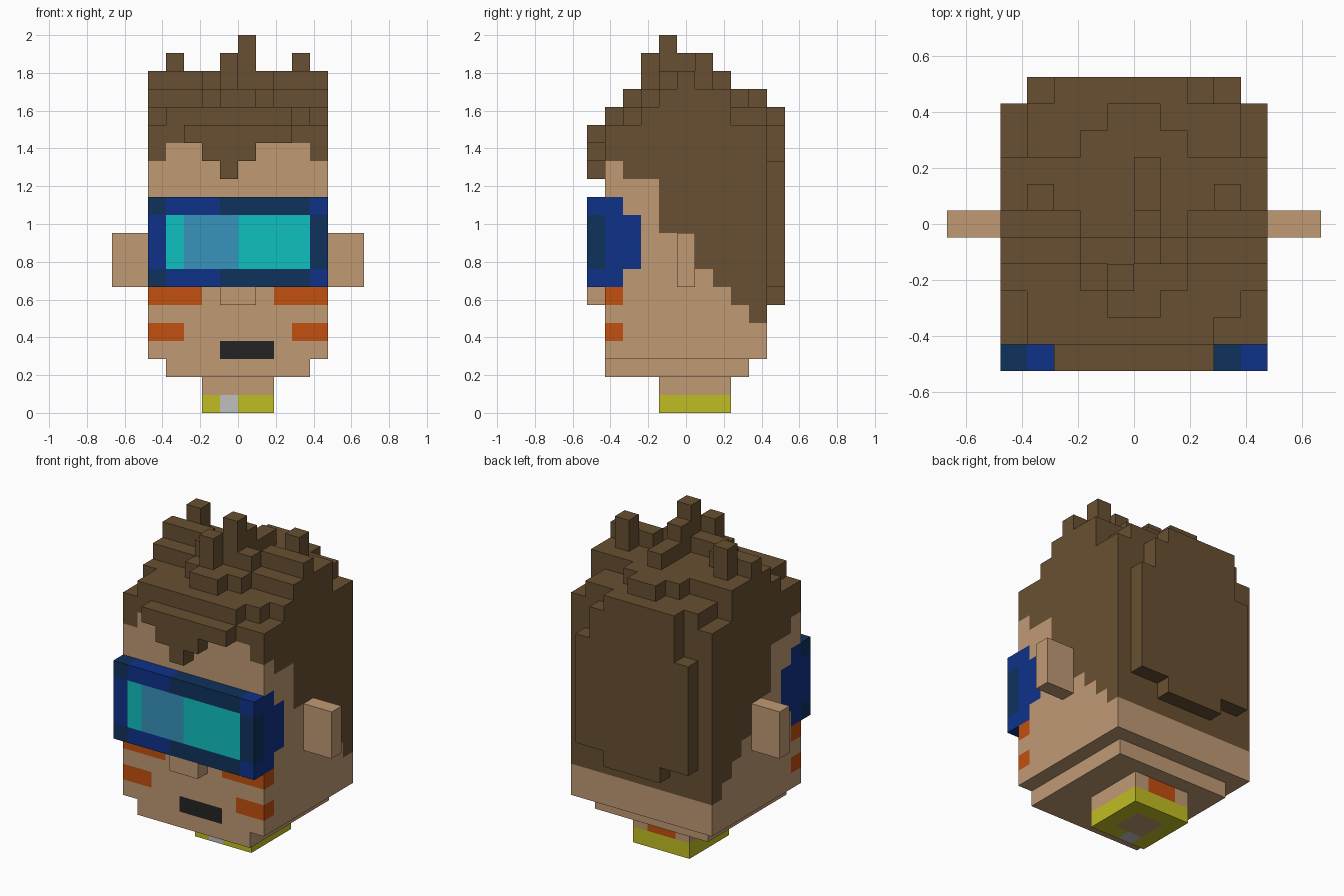
import bpy, bmesh
from itertools import product

U = 2 / 21  # one block

cube = bpy.data.objects.get("Cube")
if cube:
    bpy.data.objects.remove(cube, do_unlink=True)


# Flat colours
def linear(c):
    c /= 255
    return c / 12.92 if c <= 0.04045 else ((c + 0.055) / 1.055) ** 2.4


def material(name, *rgb):
    m = bpy.data.materials.new(name)
    m.use_nodes = True
    color = tuple(linear(c) for c in rgb) + (1.0,)
    m.diffuse_color = color
    bsdf = next(n for n in m.node_tree.nodes if n.type == 'BSDF_PRINCIPLED')
    bsdf.inputs["Base Color"].default_value = color
    return m


SKIN = material("skin", 192, 154, 116)
HAIR = material("hair brown", 104, 80, 50)
BLUE = material("frame blue", 15, 50, 138)
NAVY = material("frame navy", 15, 50, 92)
CYAN = material("lens cyan", 15, 192, 192)
STEEL = material("lens glint", 55, 146, 188)
ORANGE = material("face paint orange", 194, 80, 15)
YELLOW = material("collar yellow", 192, 190, 35)
GREY = material("buckle grey", 192, 192, 192)
BLACK = material("mouth black", 36, 36, 36)


# Block part: boxes (x0, x1, y0, y1, z0, z1) in blocks, y counted from the front,
# skinned with outer faces only and coloured block by block
def part(name, boxes, paint):
    cells = set()
    for x0, x1, y0, y1, z0, z1 in boxes:
        cells |= set(product(range(x0, x1), range(y0, y1), range(z0, z1)))
    bm = bmesh.new()
    verts, mats = {}, []

    def vert(p):
        if p not in verts:
            verts[p] = bm.verts.new((p[0] * U, (p[1] - 5.5) * U, p[2] * U))
        return verts[p]

    for cell in sorted(cells):
        mat = paint(*cell) if callable(paint) else paint
        if mat not in mats:
            mats.append(mat)
        for axis, side in product(range(3), (0, 1)):
            step = list(cell)
            step[axis] += 2 * side - 1
            if tuple(step) in cells:
                continue
            quad = []
            for a, b in ((0, 0), (1, 0), (1, 1), (0, 1)):
                p = list(cell)
                p[axis] += side
                p[(axis + 1) % 3] += a
                p[(axis + 2) % 3] += b
                quad.append(vert(tuple(p)))
            face = bm.faces.new(quad if side else quad[::-1])
            face.material_index = mats.index(mat)
    bmesh.ops.dissolve_limit(bm, angle_limit=0.01, verts=bm.verts[:],
                             edges=bm.edges[:], delimit={'MATERIAL'})
    mesh = bpy.data.meshes.new(name)
    bm.to_mesh(mesh)
    bm.free()
    for m in mats:
        mesh.materials.append(m)
    obj = bpy.data.objects.new(name, mesh)
    bpy.context.collection.objects.link(obj)
    return obj


# Neck with collar, buckle and a mark at the nape
def neck_paint(x, y, z):
    if z == 1:
        return ORANGE if y == 7 and x in (-1, 0) else SKIN
    if x == -1 and y == 4:
        return GREY
    return SKIN if x in (-1, 0) and y in (5, 6) else YELLOW


part("neck", [(-2, 2, 4, 8, 0, 2)], neck_paint)
part("jaw", [(-4, 4, 1, 9, 2, 3)], SKIN)

# Head: hairline steps per column, goggle strap, cheek stripes and mouth
FRINGE = [14, 15, 15, 14, 13, 14, 15, 15, 15, 14]
SIDEBURN = [14, 13, 13, 10, 10, 8, 7, 6, 5]


def head_paint(x, y, z):
    mirrored = x if x >= 0 else -1 - x
    hairline = FRINGE[x + 5] if y == 1 else SIDEBURN[y - 1]
    if z >= hairline:
        return HAIR
    if mirrored == 4 and ((y == 1 and 7 <= z < 12) or (y == 2 and 8 <= z < 11)):
        return BLUE
    if y == 1:
        if (z == 6 and mirrored >= 2) or (z == 4 and mirrored >= 3):
            return ORANGE
        if z == 3 and -1 <= x < 2:
            return BLACK
    return SKIN


part("head", [(-5, 5, 1, 10, 3, 16)], head_paint)
part("nose", [(-1, 1, 0, 1, 6, 7)], SKIN)
part("left_ear", [(5, 7, 5, 6, 7, 10)], SKIN)
part("right_ear", [(-7, -5, 5, 6, 7, 10)], SKIN)


# Goggles
def goggle_paint(x, y, z):
    middle = 8 <= z < 11
    if x == -5:
        return BLUE if middle else NAVY
    if x == 4:
        return NAVY if middle else BLUE
    if middle:
        return STEEL if -3 <= x < 0 else CYAN
    return BLUE if x < -1 else NAVY


part("goggles", [(-5, 5, 0, 1, 7, 12)], goggle_paint)

# Hair: fringe, back panel and stepped crown with tufts
part("fringe", [(-3, 3, 0, 1, 15, 16), (-2, 1, 0, 1, 14, 15),
                (-1, 0, 0, 1, 13, 14)], HAIR)
part("back_hair", [(-4, 4, 10, 11, 7, 14), (-3, 3, 10, 11, 14, 16),
                   (-2, 2, 10, 11, 6, 7), (-3, 2, 10, 11, 16, 17)], HAIR)
part("crown", [
    (-4, 3, 1, 2, 16, 17), (-4, 4, 2, 10, 16, 17), (-5, 5, 3, 8, 16, 17),
    (-1, 1, 2, 10, 17, 18), (-2, 2, 3, 9, 17, 18), (-5, 5, 4, 8, 17, 18),
    (-2, 2, 4, 5, 18, 19), (-1, 0, 3, 5, 18, 19), (0, 1, 4, 8, 18, 19),
    (2, 5, 5, 6, 18, 19), (-5, -2, 5, 6, 18, 19),
    (3, 4, 6, 7, 18, 20), (-4, -3, 6, 7, 18, 20),
    (-1, 0, 3, 4, 19, 20), (0, 1, 4, 6, 19, 20), (0, 1, 4, 5, 20, 21),
], HAIR)
